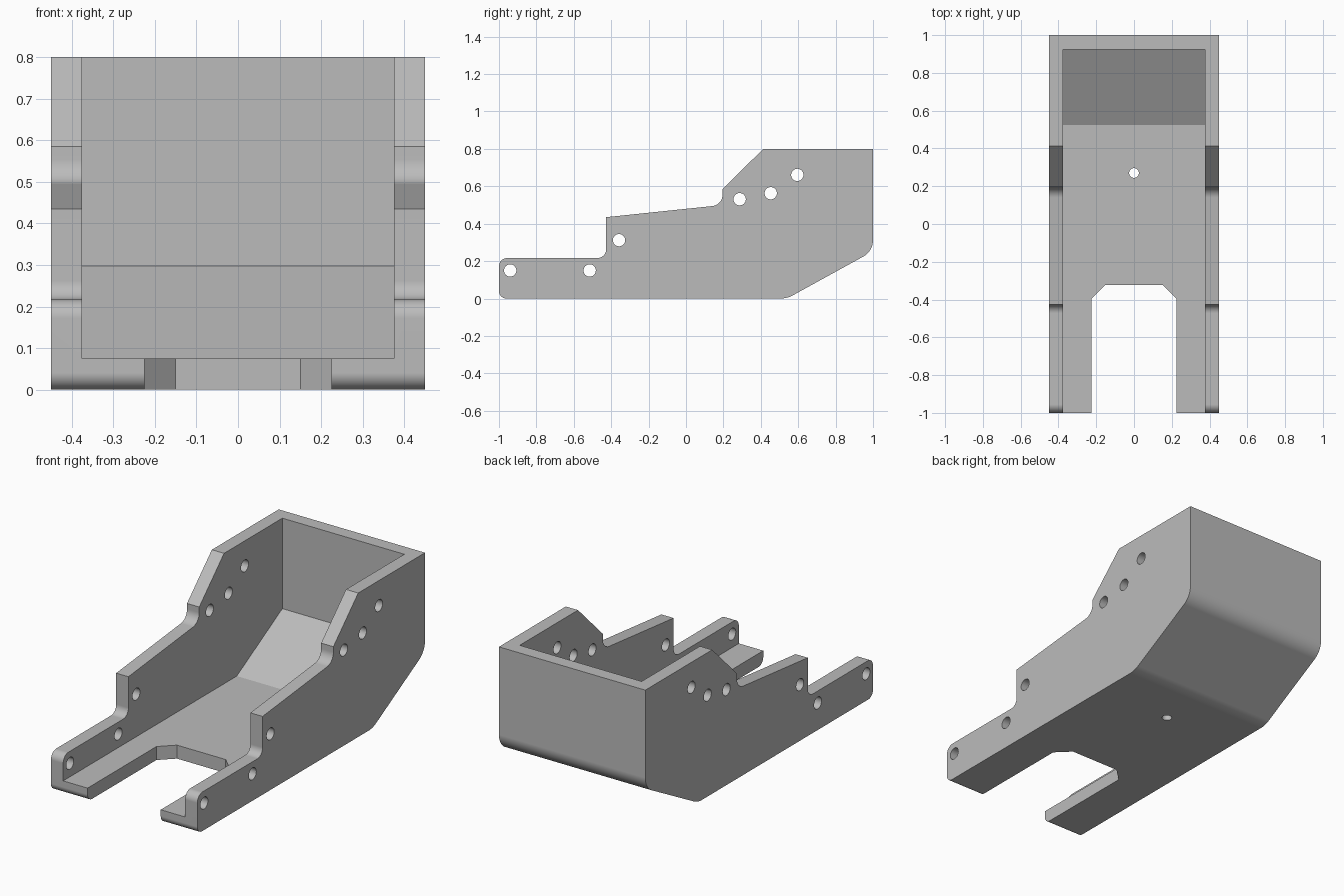
import bpy, bmesh, math
from mathutils import Vector

cube = bpy.data.objects.get("Cube")
if cube:
    bpy.data.objects.remove(cube, do_unlink=True)

HALF_WIDTH = 0.45
INNER = 0.375
FLOOR = 0.075


def rounded(corners, steps=8):
    """Outline from (u, v, radius) corners, with tangent arcs at rounded ones."""
    out = []
    n = len(corners)
    for i, (u, v, r) in enumerate(corners):
        p = Vector((u, v))
        if r == 0:
            out.append(p)
            continue
        a = (Vector(corners[i - 1][:2]) - p).normalized()
        b = (Vector(corners[(i + 1) % n][:2]) - p).normalized()
        half = a.angle(b) / 2
        centre = p + (a + b).normalized() * (r / math.sin(half))
        start = p + a * (r / math.tan(half)) - centre
        end = p + b * (r / math.tan(half)) - centre
        sweep = start.angle(end)
        for k in range(steps + 1):
            t = k / steps
            out.append(centre + (start * math.sin((1 - t) * sweep)
                                 + end * math.sin(t * sweep)) / math.sin(sweep))
    return out


def circle(u, v, r, sides=24):
    return [Vector((u + r * math.cos(math.tau * k / sides),
                    v + r * math.sin(math.tau * k / sides))) for k in range(sides)]


def prism(name, outline, axis, low, high):
    """Extrude a (y, z) outline along x, or an (x, y) outline along z."""
    bm = bmesh.new()
    place = (lambda p, t: (t, p.x, p.y)) if axis == "x" else (lambda p, t: (p.x, p.y, t))
    face = bm.faces.new([bm.verts.new(place(p, low)) for p in outline])
    moved = bmesh.ops.extrude_face_region(bm, geom=[face])["geom"]
    shift = (high - low, 0, 0) if axis == "x" else (0, 0, high - low)
    bmesh.ops.translate(bm, vec=shift, verts=[g for g in moved if isinstance(g, bmesh.types.BMVert)])
    bmesh.ops.recalc_face_normals(bm, faces=bm.faces)
    mesh = bpy.data.meshes.new(name)
    bm.to_mesh(mesh)
    bm.free()
    obj = bpy.data.objects.new(name, mesh)
    bpy.context.collection.objects.link(obj)
    return obj


# Outer side silhouette
bracket = prism("open_bracket", rounded([
    (-1, 0, 0.04), (0.54, 0, 0.14), (1, 0.253, 0.10), (1, 0.8, 0),
    (0.413, 0.8, 0), (0.195, 0.585, 0), (0.195, 0.5, 0.06),
    (-0.427, 0.435, 0), (-0.427, 0.217, 0.045), (-1, 0.217, 0.045),
]), "x", -HALF_WIDTH, HALF_WIDTH)

# Hollow between the side walls, open at the front and top
cutters = [prism("hollow_cutter", rounded([
    (-1.2, FLOOR, 0), (0.525, FLOOR, 0), (0.925, 0.297, 0), (0.925, 1, 0), (-1.2, 1, 0),
]), "x", -INNER, INNER)]

# Chamfered notch in the floor
cutters.append(prism("notch_cutter", rounded([
    (-0.225, -1.2, 0), (0.225, -1.2, 0), (0.225, -0.395, 0),
    (0.15, -0.322, 0), (-0.15, -0.322, 0), (-0.225, -0.395, 0),
]), "z", -0.1, 0.2))

# Bolt holes through both walls, and one in the floor
for y, z in [(-0.94, 0.15), (-0.515, 0.15), (-0.358, 0.312),
             (0.287, 0.531), (0.453, 0.563), (0.595, 0.661)]:
    cutters.append(prism("wall_hole_cutter", circle(y, z, 0.033), "x", -0.6, 0.6))
cutters.append(prism("floor_hole_cutter", circle(0, 0.27, 0.026), "z", -0.1, 0.2))

for cutter in cutters:
    cutter.hide_render = True
    mod = bracket.modifiers.new(cutter.name, "BOOLEAN")
    mod.operation = "DIFFERENCE"
    mod.solver = "EXACT"
    mod.object = cutter

# Bake the cuts, then discard the cutters
bpy.context.view_layer.update()
graph = bpy.context.evaluated_depsgraph_get()
baked = bpy.data.meshes.new_from_object(bracket.evaluated_get(graph))
bracket.modifiers.clear()
bracket.data = baked
for cutter in cutters:
    bpy.data.objects.remove(cutter, do_unlink=True)

# Single grey finish
grey = bpy.data.materials.new("plain_grey")
grey.use_nodes = True
colour = (0.5, 0.5, 0.5, 1)
grey.diffuse_color = colour
grey.node_tree.nodes["Principled BSDF"].inputs["Base Color"].default_value = colour
bracket.data.materials.clear()
bracket.data.materials.append(grey)

# Smooth fillets and hole walls, crisp edges elsewhere
bpy.ops.object.select_all(action="DESELECT")
bracket.select_set(True)
bpy.context.view_layer.objects.active = bracket
bpy.ops.object.shade_smooth_by_angle(angle=math.radians(20))
weighted = bracket.modifiers.new("flat_face_normals", "WEIGHTED_NORMAL")
weighted.keep_sharp = True
